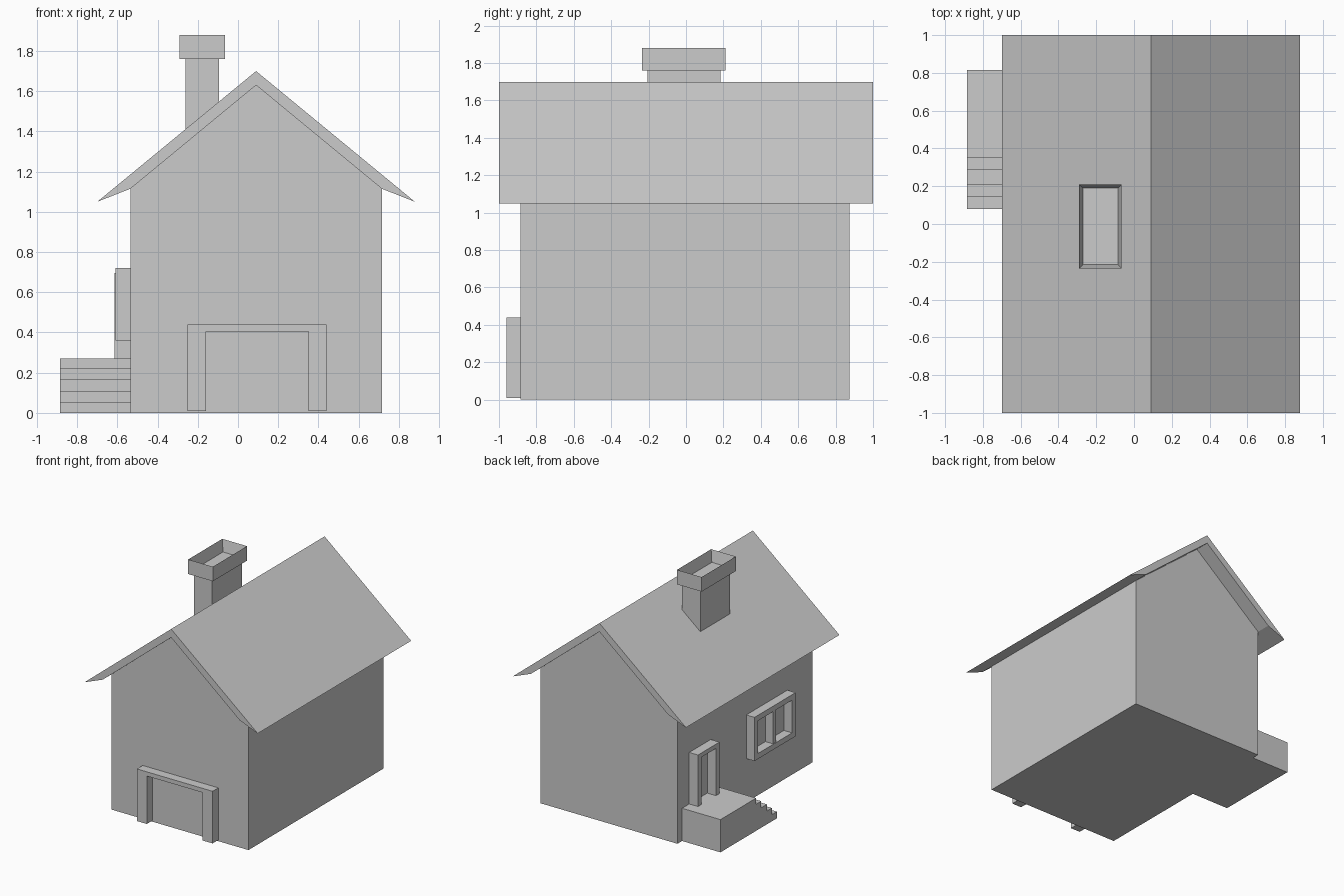
import bpy, bmesh
from mathutils import Vector

if "Cube" in bpy.data.objects:
    bpy.data.objects.remove(bpy.data.objects["Cube"])


def finish(name, bm):
    bmesh.ops.recalc_face_normals(bm, faces=bm.faces)
    mesh = bpy.data.meshes.new(name)
    bm.to_mesh(mesh)
    bm.free()
    obj = bpy.data.objects.new(name, mesh)
    bpy.context.collection.objects.link(obj)
    return obj


def prism(name, profile, axis, lo, hi):
    """Extrude a profile of (x, z) along y, or (y, z) along x."""
    bm = bmesh.new()
    place = (lambda a, b: (lo, a, b)) if axis == 'x' else (lambda a, b: (a, lo, b))
    face = bm.faces.new([bm.verts.new(place(a, b)) for a, b in profile])
    ext = bmesh.ops.extrude_face_region(bm, geom=[face], use_keep_orig=True)
    move = Vector((hi - lo, 0, 0)) if axis == 'x' else Vector((0, hi - lo, 0))
    bmesh.ops.translate(bm, vec=move, verts=[g for g in ext['geom'] if isinstance(g, bmesh.types.BMVert)])
    return finish(name, bm)


def box(name, x0, x1, y0, y1, z0, z1):
    return prism(name, [(x0, z0), (x1, z0), (x1, z1), (x0, z1)], 'y', y0, y1)


def portal(name, a0, a1, z0, z1, leg, lintel, axis, lo, hi):
    """Door surround: two legs and a lintel in one piece."""
    prism(name, [(a0, z0), (a0, z1), (a1, z1), (a1, z0), (a1 - leg, z0),
                 (a1 - leg, z1 - lintel), (a0 + leg, z1 - lintel), (a0 + leg, z0)], axis, lo, hi)


# House body and roof, both gable profiles
WALL_L, WALL_R, MID = -0.535, 0.715, 0.09
prism("house_walls", [(WALL_L, 0), (WALL_R, 0), (WALL_R, 1.115), (MID, 1.63), (WALL_L, 1.115)],
      'y', -0.885, 0.875)
prism("roof", [(-0.70, 1.05), (WALL_L, 1.115), (MID, 1.63), (WALL_R, 1.115), (0.88, 1.05), (MID, 1.70)],
      'y', -1.0, 1.0)

# Chimney shaft
box("chimney_shaft", -0.26, -0.095, -0.205, 0.185, 1.33, 1.77)

# Chimney cap with sunken top
cap = box("chimney_cap", -0.29, -0.065, -0.235, 0.21, 1.76, 1.88)
bm = bmesh.new()
bm.from_mesh(cap.data)
top = max(bm.faces, key=lambda f: f.calc_center_median().z)
bmesh.ops.inset_region(bm, faces=[top], thickness=0.029)
bmesh.ops.translate(bm, vec=(0, 0, -0.095), verts=top.verts)
bm.to_mesh(cap.data)
bm.free()

# Garage and side door surrounds
portal("garage_frame", -0.25, 0.44, 0.01, 0.44, 0.09, 0.035, 'y', -0.96, -0.885)
portal("side_door_frame", 0.442, 0.722, 0.27, 0.695, 0.045, 0.035, 'x', -0.615, WALL_L)

# Side porch with steps climbing towards the back
steps = [0.08, 0.145, 0.21, 0.285, 0.35]
heights = [0.055, 0.11, 0.165, 0.22, 0.27]
profile = [(0.815, 0), (0.08, 0)]
for i, (y, h) in enumerate(zip(steps, heights)):
    if i:
        profile.append((y, heights[i - 1]))
    profile.append((y, h))
profile.append((0.815, 0.27))
prism("porch_steps", profile, 'x', -0.885, -0.385)

# Side window: frame ring and mullion
Y0, Y1, Z0, Z1, W = -0.557, -0.022, 0.36, 0.72, 0.045
FX = -0.61
for name, z in (("window_sill", Z0), ("window_head", Z1 - W)):
    box(name, FX, WALL_L, Y0, Y1, z, z + W)
for name, y in (("window_jamb_front", Y0), ("window_jamb_back", Y1 - W)):
    box(name, FX, WALL_L, y, y + W, Z0 + W, Z1 - W)
ym = (Y0 + Y1) / 2
box("window_mullion", FX + 0.005, WALL_L, ym - 0.018, ym + 0.018, Z0 + W, Z1 - W)
